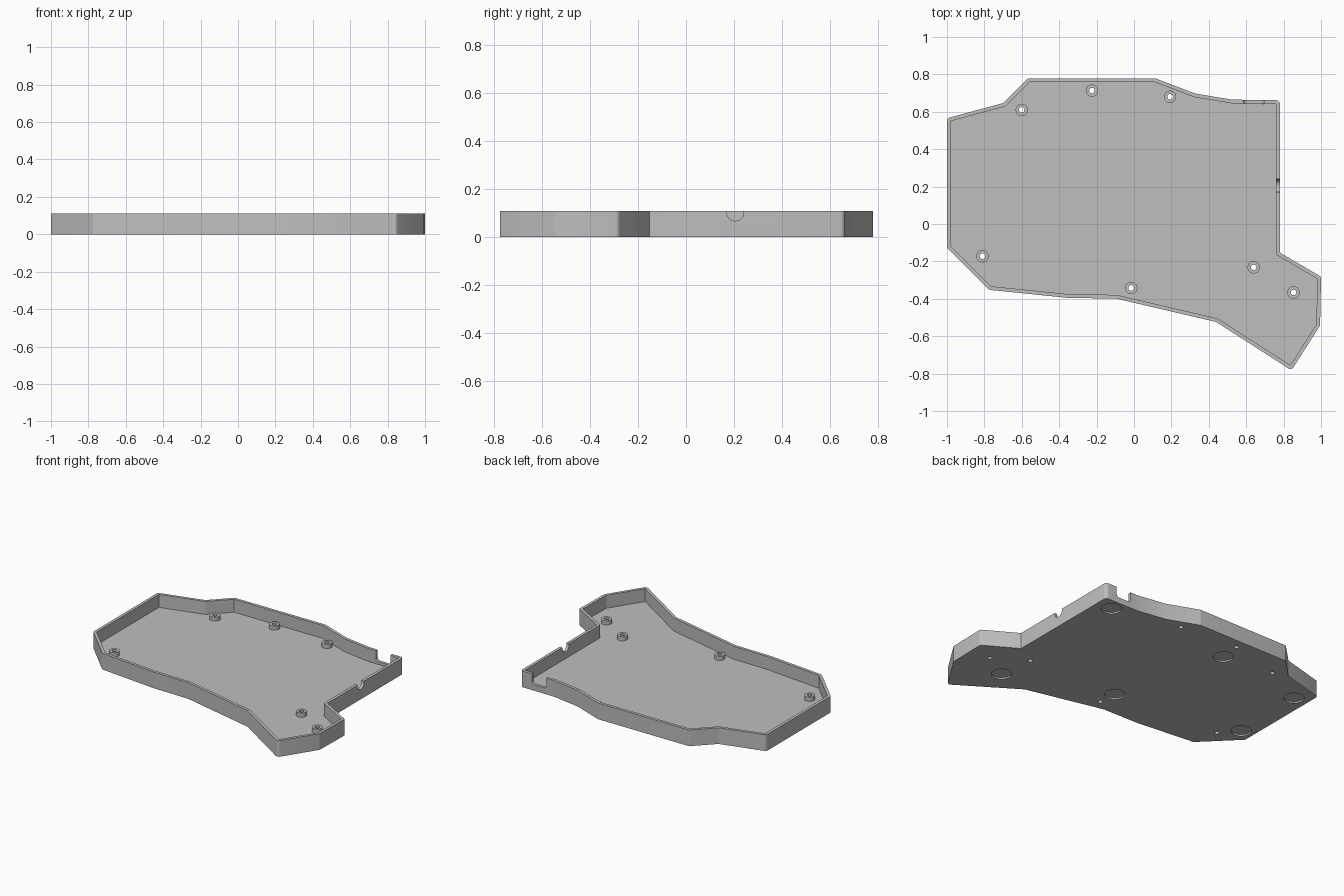
import bpy, bmesh, math
from mathutils import Vector

cube = bpy.data.objects.get("Cube")
if cube:
    bpy.data.objects.remove(cube, do_unlink=True)

WALL, HEIGHT, FLOOR, POST_TOP = 0.02, 0.11, 0.022, 0.05

grey = bpy.data.materials.new("light grey plastic")
grey.use_nodes = True
COLOR = (0.52, 0.52, 0.52, 1)
grey.diffuse_color = COLOR
grey.node_tree.nodes["Principled BSDF"].inputs["Base Color"].default_value = COLOR


def prism(name, points, z0, z1):
    """Extrude a 2D outline from z0 to z1."""
    bm = bmesh.new()
    low = [bm.verts.new((p[0], p[1], z0)) for p in points]
    high = [bm.verts.new((p[0], p[1], z1)) for p in points]
    bm.faces.new(low[::-1])
    bm.faces.new(high)
    for i in range(len(low)):
        bm.faces.new((low[i - 1], low[i], high[i], high[i - 1]))
    bmesh.ops.recalc_face_normals(bm, faces=bm.faces)
    mesh = bpy.data.meshes.new(name)
    bm.to_mesh(mesh)
    bm.free()
    mesh.materials.append(grey)
    obj = bpy.data.objects.new(name, mesh)
    bpy.context.collection.objects.link(obj)
    return obj


def arc(x, y, r, start, sweep, n):
    angles = [start + sweep * i / n for i in range(n + 1)]
    return [(x + r * math.cos(t), y + r * math.sin(t)) for t in angles]


def circle(x, y, r):
    return arc(x, y, r, 0, math.tau, 32)[:-1]


def cut(target, cutter):
    """Subtract the cutter, then discard it."""
    bpy.context.view_layer.update()
    bpy.context.view_layer.objects.active = target
    mod = target.modifiers.new("cut", "BOOLEAN")
    mod.operation, mod.solver, mod.object = "DIFFERENCE", "EXACT", cutter
    bpy.ops.object.modifier_apply(modifier=mod.name)
    bpy.data.objects.remove(cutter, do_unlink=True)


def grow(points, d):
    """Offset a clockwise outline outward: round convex corners, mitre the others."""
    pts, out = [Vector(p) for p in points], []
    for i, p in enumerate(pts):
        a, b = (p - pts[i - 1]).normalized(), (pts[(i + 1) % len(pts)] - p).normalized()
        na, nb = Vector((-a.y, a.x)), Vector((-b.y, b.x))
        if a.cross(b) < 0:
            for k in range(5):
                out.append(p + na.lerp(nb, k / 4).normalized() * d)
        else:
            out.append(p + (na + nb) * d / (1 + na.dot(nb)))
    return out


# Tray: rounded outer outline, sharp inner pocket
inner = [(-.98, .55), (-.688, .629), (-.56, .758), (.113, .758), (.322, .678),
         (.523, .645), (.76, .642), (.76, -.164), (.98, -.293), (.975, -.537),
         (.836, -.755), (.447, -.505), (-.093, -.379), (-.352, -.375),
         (-.765, -.333), (-.98, -.118)]
tray = prism("tray", grow(inner, WALL), 0, HEIGHT)
cut(tray, prism("pocket_cutter", inner, FLOOR, HEIGHT + 0.1))

# Round recesses for feet under the floor
for x, y in [(.67, .58), (.67, -.47), (-.024, -.215), (-.24, .57), (-.9, .46), (-.91, -.058)]:
    cut(tray, prism("foot_recess_cutter", circle(x, y, .063), -0.1, 0.01))

# Screw posts with holes through the floor
posts = []
for i, (x, y) in enumerate([(-.6, .61), (-.225, .713), (.193, .68), (.64, -.232),
                            (.853, -.366), (-.015, -.342), (-.81, -.172)]):
    post = prism(f"screw_post_{i + 1}", circle(x, y, .033), FLOOR - 0.002, POST_TOP)
    posts.append(post)
    for body in (tray, post):
        cut(body, prism("screw_hole_cutter", circle(x, y, .015), -0.1, 0.2))

# Half-round cable notch in the left wall
notch = prism("cable_notch_cutter", circle(0, 0, .035), -0.05, 0.05)
notch.rotation_euler = (0, math.pi / 2, 0)
notch.location = (.77, .205, .103)
cut(tray, notch)

# Slot with rounded lower corners in the back wall
quarter = math.pi / 2
outline = (arc(-.035, .02, .02, 2 * quarter, quarter, 4)
           + arc(.035, .02, .02, 3 * quarter, quarter, 4) + [(.055, .15), (-.055, .15)])
slot = prism("port_slot_cutter", outline, -0.03, 0.03)
slot.rotation_euler = (quarter, 0, 0)
slot.location = (.64, .655, .04)
cut(tray, slot)

# Smooth the curved corners, keep edges sharp
for obj in [tray] + posts:
    bpy.ops.object.select_all(action="DESELECT")
    obj.select_set(True)
    bpy.context.view_layer.objects.active = obj
    bpy.ops.object.shade_smooth_by_angle(angle=math.radians(30))
